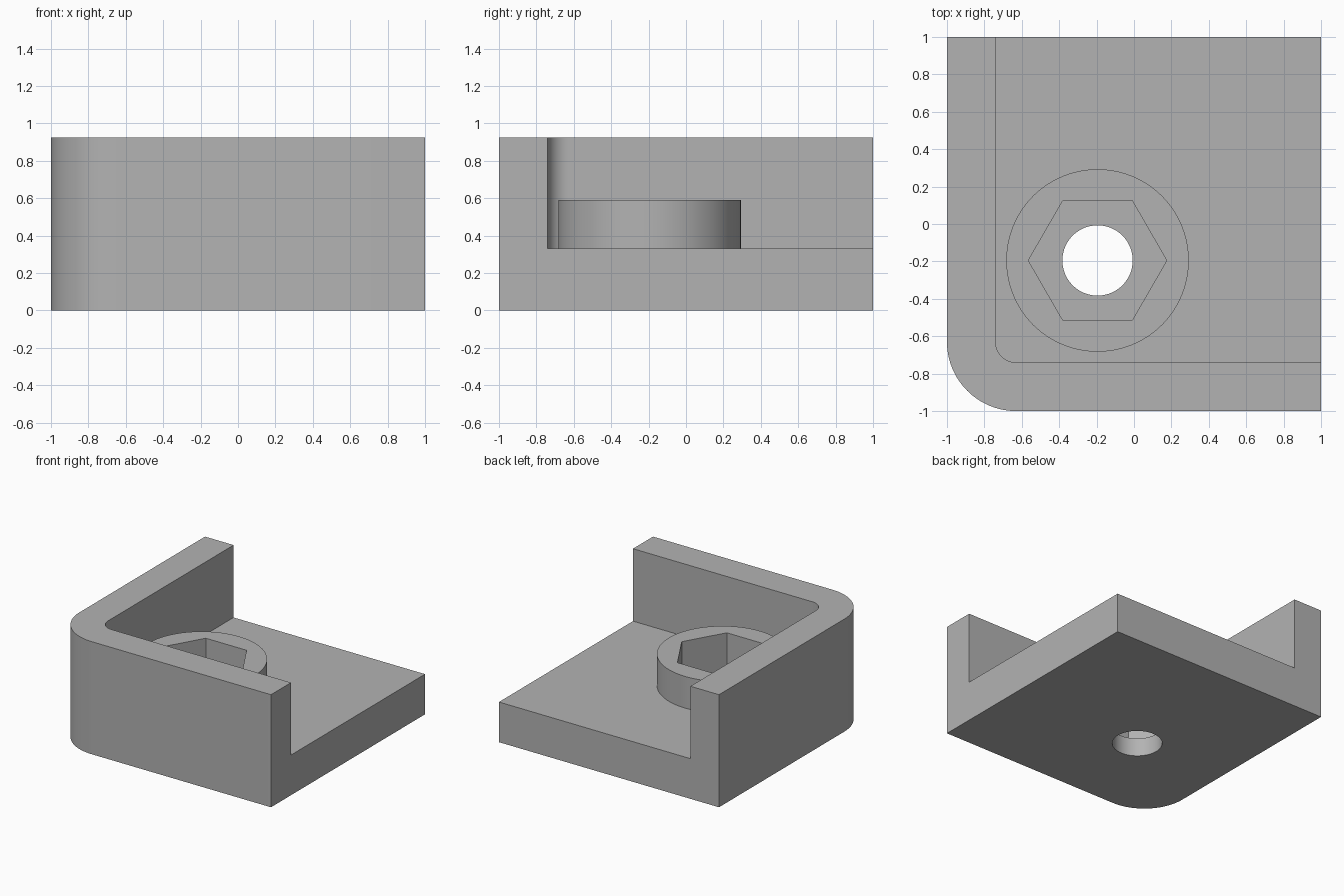
import bpy, bmesh, math

if "Cube" in bpy.data.objects:
    bpy.data.objects.remove(bpy.data.objects["Cube"])

CX = CY = -0.195          # boss axis
PLATE, BOSS_TOP, WALL_TOP, NUT_FLOOR = 0.33, 0.59, 0.925, 0.15

grey = bpy.data.materials.new("light grey")
grey.diffuse_color = (0.45, 0.45, 0.45, 1)
grey.use_nodes = True
grey.node_tree.nodes["Principled BSDF"].inputs["Base Color"].default_value = grey.diffuse_color


def prism(name, points, z0, z1):
    """Extrude a counter-clockwise outline from z0 to z1."""
    bm = bmesh.new()
    face = bm.faces.new([bm.verts.new((x, y, z0)) for x, y in points])
    top = bmesh.ops.extrude_face_region(bm, geom=[face])["geom"]
    for v in top:
        if isinstance(v, bmesh.types.BMVert):
            v.co.z = z1
    bmesh.ops.recalc_face_normals(bm, faces=bm.faces)
    mesh = bpy.data.meshes.new(name)
    bm.to_mesh(mesh)
    bm.free()
    mesh.materials.append(grey)
    obj = bpy.data.objects.new(name, mesh)
    bpy.context.collection.objects.link(obj)
    return obj


def circle(r, n):
    return [(CX + r * math.cos(2 * math.pi * i / n),
             CY + r * math.sin(2 * math.pi * i / n)) for i in range(n)]


def rounded_corner_outline(low, high, r, n=20):
    """Square with only its front left corner rounded."""
    arc = [math.pi * (1 + 0.5 * i / n) for i in range(n + 1)]
    c = low + r
    return [(c + r * math.cos(a), c + r * math.sin(a)) for a in arc] + [
        (high, low), (high, high), (low, high)]


def combine(target, other, operation):
    """Apply a boolean and discard the helper."""
    mod = target.modifiers.new(operation, "BOOLEAN")
    mod.object, mod.operation, mod.solver = other, operation, "EXACT"
    bpy.context.view_layer.objects.active = target
    bpy.ops.object.modifier_apply(modifier=mod.name)
    bpy.data.objects.remove(other)


# Block with the pocket that leaves a plate and an L-shaped wall
bracket = prism("corner_bracket", rounded_corner_outline(-1, 1, 0.37), 0, WALL_TOP)
combine(bracket, prism("pocket", rounded_corner_outline(-0.74, 1.2, 0.11), PLATE, 1.2), "DIFFERENCE")

# Round boss, hexagonal nut recess and through hole
combine(bracket, prism("boss", circle(0.488, 96), PLATE - 0.05, BOSS_TOP), "UNION")
combine(bracket, prism("nut_recess", circle(0.37, 6), NUT_FLOOR, 0.8), "DIFFERENCE")
combine(bracket, prism("bolt_hole", circle(0.188, 64), -0.2, 0.4), "DIFFERENCE")

# Smooth curved faces, sharp edges elsewhere
bpy.ops.object.select_all(action="DESELECT")
bracket.select_set(True)
bpy.context.view_layer.objects.active = bracket
bpy.ops.object.shade_smooth_by_angle(angle=math.radians(30))
